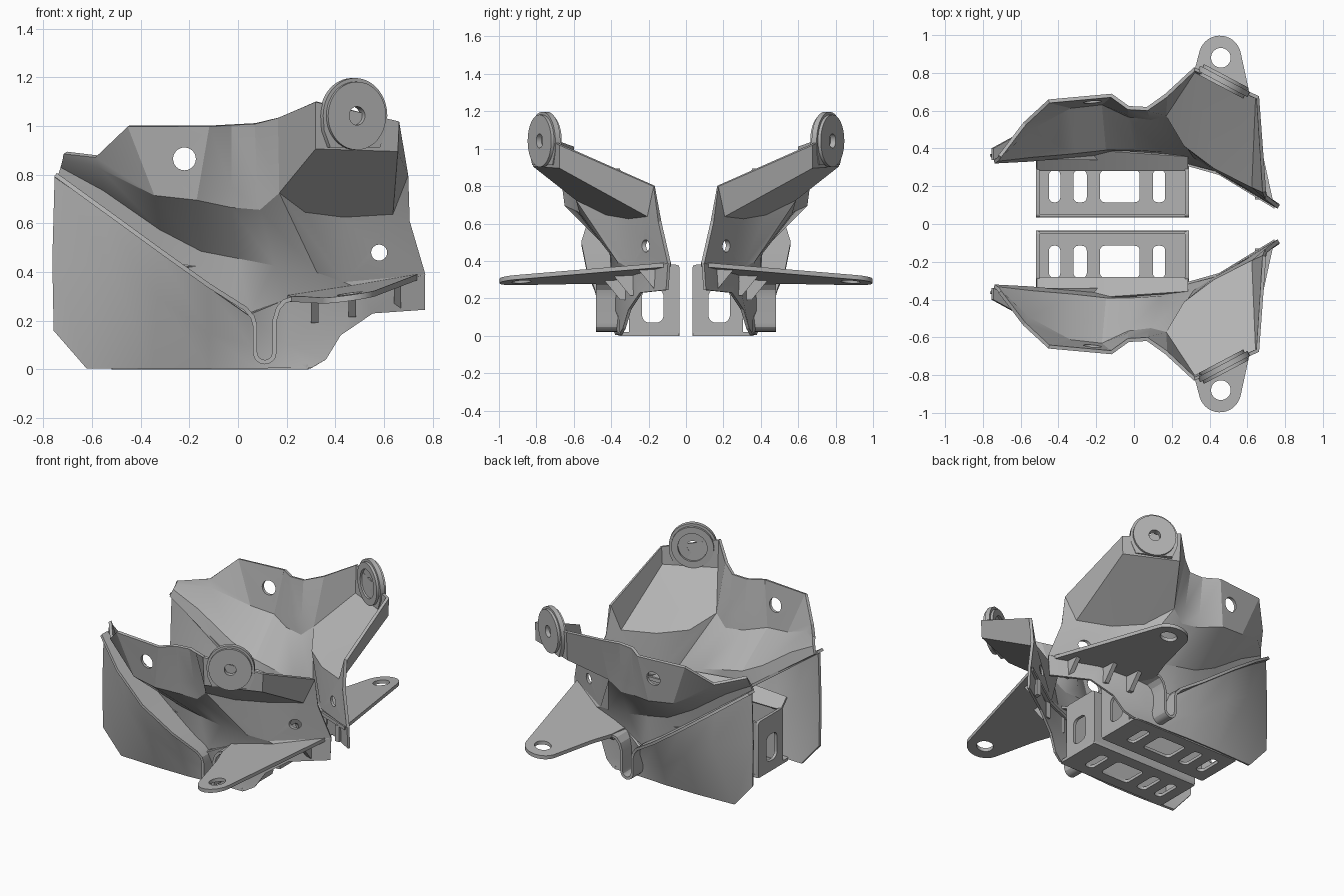
import bpy, bmesh, math

if "Cube" in bpy.data.objects:
    bpy.data.objects.remove(bpy.data.objects["Cube"])

steel = bpy.data.materials.new("grey steel")
steel.diffuse_color = (0.45, 0.45, 0.45, 1)
steel.use_nodes = True
steel.node_tree.nodes["Principled BSDF"].inputs["Base Color"].default_value = steel.diffuse_color


def finish(ob):
    """Mirror to the other side, set material and shading."""
    ob.data.materials.clear()
    ob.data.materials.append(steel)
    m = ob.modifiers.new("mirror", 'MIRROR')
    m.use_axis = (False, True, False)
    m.use_mirror_merge = False
    bpy.ops.object.select_all(action='DESELECT')
    ob.select_set(True)
    bpy.context.view_layer.objects.active = ob
    bpy.ops.object.shade_smooth_by_angle(angle=math.radians(22))
    return ob


def new_object(name, mesh):
    ob = bpy.data.objects.new(name, mesh)
    bpy.context.collection.objects.link(ob)
    return ob


def bake(ob):
    bpy.context.view_layer.update()
    dg = bpy.context.evaluated_depsgraph_get()
    mesh = bpy.data.meshes.new_from_object(ob.evaluated_get(dg))
    ob.modifiers.clear()
    ob.data = mesh


def strip(a, b):
    return [[a[i], a[i + 1], b[i + 1], b[i]] for i in range(len(a) - 1)]


def sheet(name, faces, t=0.02, holes=()):
    """Pressed sheet from faces of (x, outward distance, z) points."""
    bm = bmesh.new()
    for f in faces:
        bm.faces.new([bm.verts.new((x, -d, z)) for x, d, z in f])
    bmesh.ops.remove_doubles(bm, verts=bm.verts, dist=0.001)
    bmesh.ops.recalc_face_normals(bm, faces=bm.faces)
    mesh = bpy.data.meshes.new(name)
    bm.to_mesh(mesh)
    bm.free()
    ob = new_object(name, mesh)
    s = ob.modifiers.new("thickness", 'SOLIDIFY')
    s.thickness, s.offset = t, 0
    for x, d, z, r in holes:
        bpy.ops.mesh.primitive_cylinder_add(vertices=24, radius=r, depth=0.26, location=(x, -d, z),
                                            rotation=(math.pi / 2, 0, 0))
        cutter = bpy.context.object
        b = ob.modifiers.new("hole", 'BOOLEAN')
        b.operation, b.solver, b.object = 'DIFFERENCE', 'EXACT', cutter
        bake(ob)
        bpy.data.objects.remove(cutter)
    bake(ob)
    return finish(ob)


def arc(cx, cy, r, a0=0, a1=360, n=32):
    k = n if a1 - a0 == 360 else n - 1
    return [(cx + r * math.cos(math.radians(a0 + (a1 - a0) * i / k)),
             cy + r * math.sin(math.radians(a0 + (a1 - a0) * i / k))) for i in range(n)]


def rounded(x0, x1, y0, y1, r):
    return (arc(x1 - r, y1 - r, r, 0, 90, 6) + arc(x0 + r, y1 - r, r, 90, 180, 6)
            + arc(x0 + r, y0 + r, r, 180, 270, 6) + arc(x1 - r, y0 + r, r, 270, 359.9, 6))


def plate(name, outlines, t, place):
    """Flat plate: first outline is the border, the rest are holes."""
    cu = bpy.data.curves.new(name, 'CURVE')
    cu.dimensions, cu.fill_mode, cu.extrude = '2D', 'BOTH', t / 2
    for pts in outlines:
        sp = cu.splines.new('POLY')
        sp.points.add(len(pts) - 1)
        for p, (u, v) in zip(sp.points, pts):
            p.co = (u, v, 0, 1)
        sp.use_cyclic_u = True
    tmp = new_object(name + "_outline", cu)
    bpy.context.view_layer.update()
    mesh = bpy.data.meshes.new_from_object(tmp.evaluated_get(bpy.context.evaluated_depsgraph_get()))
    bpy.data.objects.remove(tmp)
    for v in mesh.vertices:
        x, d, z = place(*v.co)
        v.co = (x, -d, z)
    bm = bmesh.new()
    bm.from_mesh(mesh)
    bmesh.ops.remove_doubles(bm, verts=bm.verts, dist=0.0005)
    bmesh.ops.recalc_face_normals(bm, faces=bm.faces)
    bm.to_mesh(mesh)
    bm.free()
    mesh.name = name
    return finish(new_object(name, mesh))


# Key corners shared by the wing, the arm and the hole wall
A, B, C = (.17, .58, .73), (.32, .81, .91), (.65, .67, .90)
D, E, F = (.63, .2, .64), (.43, .3, .63), (.27, .42, .65)
G, H, I = (.43, .29, .36), (.70, .14, .61), (.765, .09, .39)
J, K, L = (.5, .27, .325), (.32, .36, .4), (.2, .35, .29)
B2, C2, D2 = (.32, .82, 1.1), (.655, .67, 1.02), (.69, .17, .8)

# Wing: rim, upper wall foot, flare foot and gutter line
rim = [(-.71, .36, .89), (-.58, .53, .875), (-.45, .65, 1.0), (-.12, .68, 1.0),
       (-.03, .615, 1.005), (.07, .61, 1.01), (.17, .68, 1.035), B2]
foot = [(-.715, .35, .865), (-.56, .50, .83), (-.34, .62, .72), (-.17, .64, .70),
        (-.03, .585, .75), (.08, .575, .77), A, B]
tuck = foot[:4] + [(-.03, .575, .67), (.09, .56, .66), A]
flare = [(-.725, .34, .835), (-.55, .36, .74), (-.32, .38, .58), (-.15, .40, .49),
         (0, .40, .46), (.15, .39, .43), K]
gutter = [(-.74, .33, .79), (-.55, .34, .655), (-.33, .36, .495), (-.15, .375, .365),
          (-.02, .385, .27), (.05, .385, .235), L]
folds = [[foot[3], foot[4], tuck[4]], [foot[4], foot[5], tuck[5], tuck[4]], [foot[5], A, tuck[5]]]
wing = strip(rim, foot) + folds + strip(tuck, flare) + strip(flare, gutter)
arm = [[A, B, F], [B, C, E, F], [C, D, E], [B, C, C2, B2], [C, D, D2, C2], [D, H, D2]]
hole_wall = [[A, F, G, K], [F, E, G], [E, D, H, I, G], [L, K, G, J], [J, G, I]]
sheet("wing_and_arm", wing + arm + hole_wall, 0.02,
      [(-.22, .65, .865, .047), (.58, .215, .48, .033)])

# Side plate with its shallow bulge and lower skirt
top = [(-.75, .36, .79), (-.55, .47, .65), (-.33, .535, .49), (-.12, .50, .338), (.04, .42, .225), L]
mid = [(-.76, .36, .45), (-.52, .46, .42), (-.33, .485, .3), (-.12, .42, .15), (.05, .37, .1), (.2, .35, .1)]
low = [(-.755, .36, .16), (-.62, .36, .005), (-.35, .37, .005), (-.12, .37, .005), (.07, .36, .005), (.2, .36, .005)]
skirt = [[L, J, (.42, .3, .14), (.36, .33, .04), mid[5]],
         [mid[5], (.36, .33, .04), (.3, .35, .005), low[5]],
         [J, I, (.765, .1, .245), (.55, .24, .23), (.42, .3, .14)]]
sheet("side_plate", strip(top, mid) + strip(mid, low) + skirt, 0.016)

# Bent ribbon: diagonal flange and the U-shaped loop
path = [(-.75, .80, .40), (-.55, .655, .51), (-.33, .495, .56), (-.12, .345, .53), (.03, .25, .49),
        (.06, .215, .48), (.07, .18, .48), (.07, .07, .48)]
path += [(x, z, .48) for x, z in arc(.11, .07, .04, 210, 330, 7)]
path += [(.15, .07, .48), (.15, .2, .48), (.165, .25, .48), (.19, .28, .48), (.24, .295, .48)]
sheet("bent_flange", strip([(x, .34, z) for x, z, d in path], [(x, d, z) for x, z, d in path]), 0.018)

# Mounting tongue with bolt hole
tongue = arc(.455, .885, .112, 12, 165, 16) + [(.27, .62), (.22, .48), (.20, .33), (.45, .26), (.745, .08)]
plate("mounting_tongue", [tongue, arc(.46, .88, .052)], 0.024,
      lambda u, v, w: (u, v, .284 + .137 * u - .0536 * v + w))

# Gussets under the tongue
for x, d, z in ((.315, .33, .30), (.47, .28, .325), (.655, .15, .36)):
    plate("gusset", [[(d - .02, z), (d + .11, z), (d + .02, z - .11), (d - .02, z - .11)]], 0.03,
          lambda u, v, w, x=x: (x + w, u, v))


# Arm-end boss: backing tab plus raised rings
def on_boss(u, v, w):
    return (.475 + .85 * u + .45 * w, .755 - .45 * u + .89 * w, 1.042 + v)


bore = arc(0, 0, .038)
tab = arc(0, 0, .155, 0, 180, 28) + [(-.15, -.06), (-.12, -.13), (.12, -.13), (.15, -.06)]
plate("boss_tab", [tab, bore], 0.03, on_boss)
plate("boss_ring", [arc(0, 0, .14, n=40), bore], 0.02, lambda u, v, w: on_boss(u, v, w + .022))
plate("boss_back_ring", [arc(0, 0, .138, n=40), arc(0, 0, .095)], 0.02, lambda u, v, w: on_boss(u, v, w - .022))

# Slotted tray floor, walls and ledge
slots = [rounded(a, b, .115, .285, .025) for a, b in ((-.45, -.39), (-.32, -.25), (-.18, .03), (.1, .165))]
plate("tray_floor", [rounded(-.52, .29, .035, .36, .01)] + slots, 0.02, lambda u, v, w: (u, v, .01 + w))
for x in (-.51, .28):
    plate("tray_end_wall", [rounded(.035, .3, 0, .38, .02), rounded(.12, .235, .07, .25, .04)], 0.02,
          lambda u, v, w, x=x: (x + w, u, v))
for n, d in (("tray_inner_wall", .045), ("tray_outer_wall", .297)):
    plate(n, [rounded(-.515, .285, 0, .375, .02)], 0.016, lambda u, v, w, d=d: (u, d + w, v))
sheet("tray_ledge", strip([(-.515, .285, .365), (-.15, .285, .365), (.285, .285, .365)],
                          [(-.515, .35, .43), (-.15, .39, .43), (.285, .36, .40)]), 0.015)
